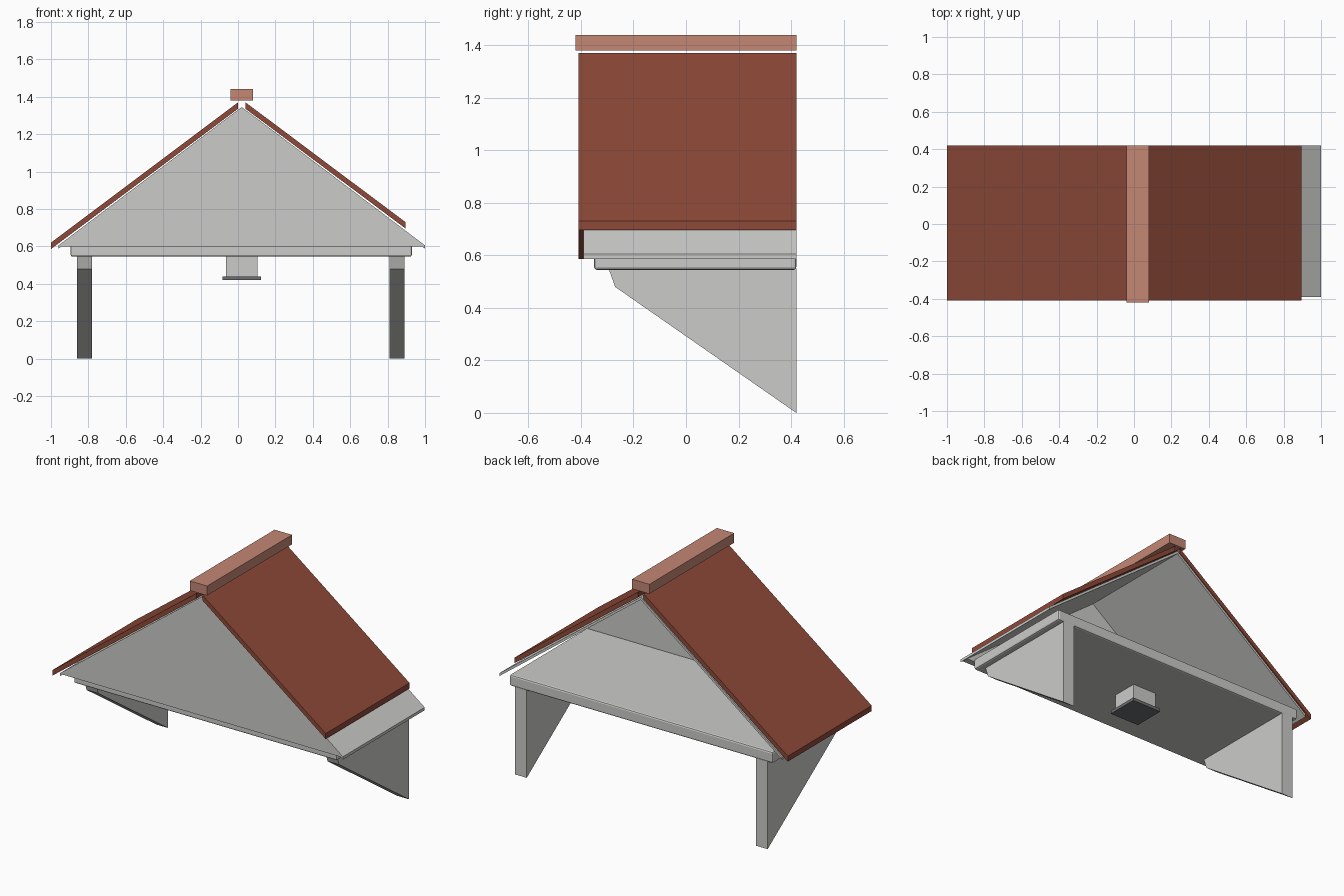
import bpy
import bmesh

if "Cube" in bpy.data.objects:
    bpy.data.objects.remove(bpy.data.objects["Cube"], do_unlink=True)


def material(name, rgb, rough=0.8):
    m = bpy.data.materials.new(name)
    m.use_nodes = True
    m.diffuse_color = (*rgb, 1)
    shader = m.node_tree.nodes["Principled BSDF"]
    shader.inputs["Base Color"].default_value = (*rgb, 1)
    shader.inputs["Roughness"].default_value = rough
    return m


grey = material("painted_grey", (0.60, 0.60, 0.585))
tile = material("roof_red_brown", (0.27, 0.068, 0.04))
ridge = material("ridge_clay", (0.55, 0.245, 0.175))
dark = material("dark_grey", (0.15, 0.155, 0.16))


def prism(name, profile, start, end, axis, mat, bevel=0):
    """Extrude a 2D profile along x (profile is y, z) or y (profile is x, z)."""
    def place(p, t):
        return (t, p[0], p[1]) if axis == "x" else (p[0], t, p[1])
    bm = bmesh.new()
    a = [bm.verts.new(place(p, start)) for p in profile]
    b = [bm.verts.new(place(p, end)) for p in profile]
    bm.faces.new(a)
    bm.faces.new(b[::-1])
    for i in range(len(a)):
        j = (i + 1) % len(a)
        bm.faces.new((a[i], b[i], b[j], a[j]))
    bmesh.ops.recalc_face_normals(bm, faces=bm.faces)
    me = bpy.data.meshes.new(name)
    bm.to_mesh(me)
    bm.free()
    me.materials.append(mat)
    ob = bpy.data.objects.new(name, me)
    bpy.context.collection.objects.link(ob)
    if bevel:
        mod = ob.modifiers.new("edge_bevel", "BEVEL")
        mod.width = bevel
        mod.segments = 2
    return ob


def box(name, x, y, z, mat, bevel=0):
    rect = [(x[0], z[0]), (x[1], z[0]), (x[1], z[1]), (x[0], z[1])]
    return prism(name, rect, y[0], y[1], "y", mat, bevel)


def slope(name, low, high, thick, y, mat):
    """Sloping panel with plumb-cut ends; low and high lie on its top."""
    pts = [low, high, (high[0], high[1] - thick), (low[0], low[1] - thick)]
    return prism(name, pts, y[0], y[1], "y", mat)


back = 0.42
mid = 0.02          # centre line of the timber frame
apex = (mid, 1.345)

# Ceiling slab and front gable
box("ceiling_slab", (-0.895, 0.93), (-0.35, back), (0.545, 0.615), grey, 0.01)
prism("front_gable", [(-0.96, 0.6), (1.0, 0.6), apex], -0.39, -0.35, "y", grey)

# Thin roof boards, open at the back
for side, x in (("right", -0.96), ("left", 1.0)):
    slope(side + "_roof_board", (x, 0.605), apex, 0.018, (-0.39, back), grey)

# Tiled roof covering
slope("right_tiles", (-1.0, 0.62), (0.0, 1.37), 0.034, (-0.41, back), tile)
slope("left_tiles", (0.895, 0.73), (0.04, 1.37), 0.034, (-0.41, back), tile)

# Ridge cap
box("ridge_cap", (-0.04, 0.08), (-0.42, back), (1.38, 1.44), ridge)

# Wall brackets
bracket = [(back, 0), (back, 0.55), (-0.295, 0.55), (-0.27, 0.48)]
for side, x in (("right", -0.86), ("left", 0.81)):
    prism(side + "_bracket", bracket, x, x + 0.08, "x", grey)

# Ceiling lamp
box("lamp_body", (mid - 0.083, mid + 0.083), (-0.045, 0.12), (0.435, 0.55), grey)
box("lamp_plate", (mid - 0.103, mid + 0.103), (-0.065, 0.14), (0.42, 0.44), dark)
